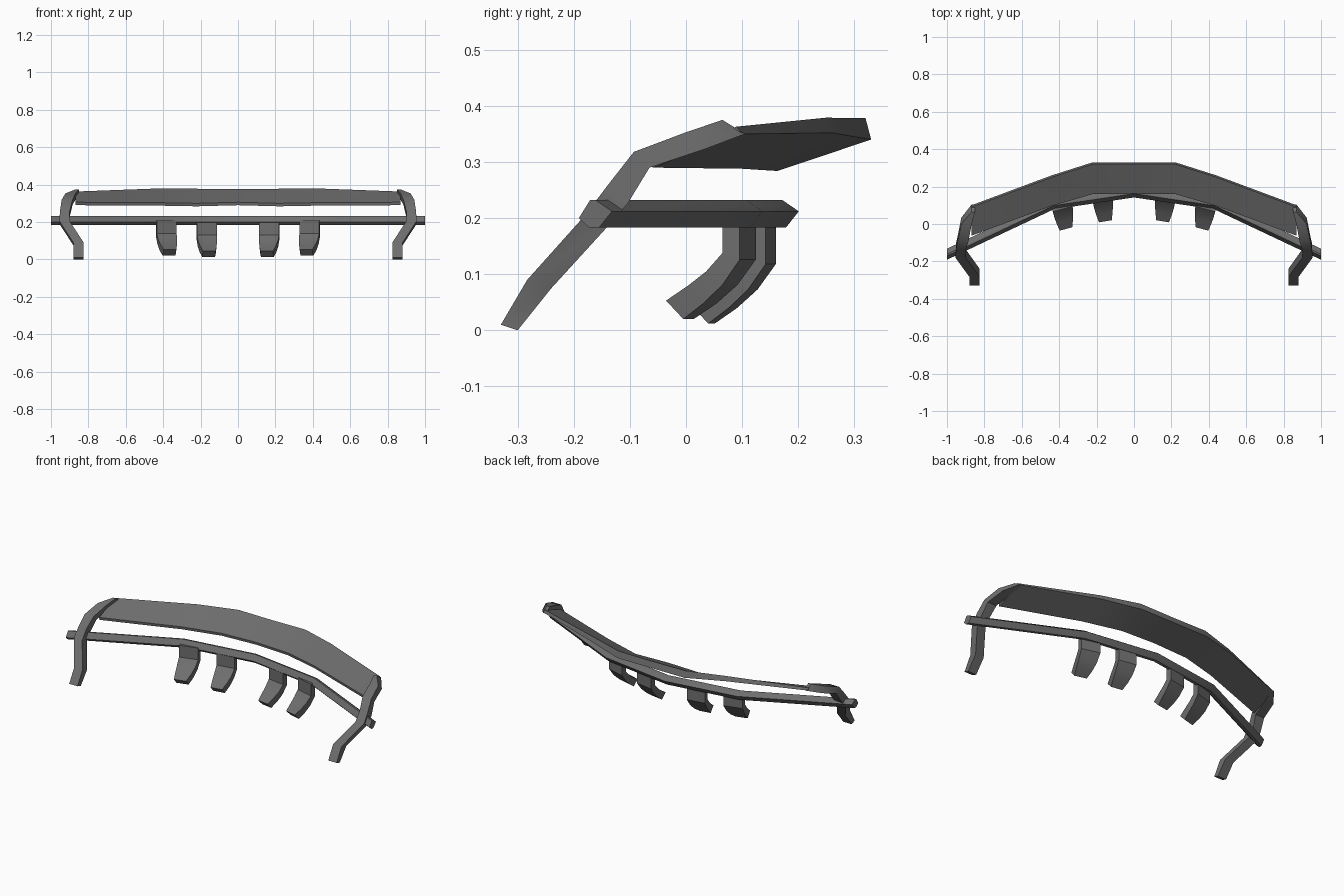
import bpy, bmesh, math

if "Cube" in bpy.data.objects:
    bpy.data.objects.remove(bpy.data.objects["Cube"])

dark = bpy.data.materials.new("dark_grey")
dark.diffuse_color = (0.155, 0.155, 0.155, 1)
dark.use_nodes = True
dark.node_tree.nodes["Principled BSDF"].inputs["Base Color"].default_value = dark.diffuse_color


def loft(name, sections):
    """Skin a row of equal-sized closed sections and cap both ends."""
    bm = bmesh.new()
    rings = [[bm.verts.new(p) for p in s] for s in sections]
    n = len(rings[0])
    for a, b in zip(rings, rings[1:]):
        for i in range(n):
            j = (i + 1) % n
            bm.faces.new((a[i], a[j], b[j], b[i]))
    bm.faces.new(rings[0])
    bm.faces.new(rings[-1][::-1])
    bmesh.ops.recalc_face_normals(bm, faces=bm.faces)
    for f in bm.faces:
        f.smooth = True
    me = bpy.data.meshes.new(name)
    bm.to_mesh(me)
    bm.free()
    me.set_sharp_from_angle(angle=math.radians(35))
    me.materials.append(dark)
    ob = bpy.data.objects.new(name, me)
    bpy.context.collection.objects.link(ob)
    return ob


def both_sides(half):
    """Mirror a list of half stations (x first) into a full span."""
    return [(-h[0], *h[1:]) for h in reversed(half) if h[0] > 0] + half


def mirror_x(ob):
    ob.modifiers.new("mirror", 'MIRROR').use_axis[0] = True


# Swept main blade: x, front y, back y, front z, back bottom z, back top z
blade = both_sides([
    (0.00, 0.165, 0.33, 0.290, 0.340, 0.376),
    (0.22, 0.163, 0.33, 0.284, 0.340, 0.378),
    (0.44, 0.100, 0.26, 0.288, 0.352, 0.379),
    (0.870, -0.060, 0.10, 0.290, 0.350, 0.363)])
loft("wing_blade", [
    [(x, yf, zf), (x, yb, zb), (x, yb - 0.010, zt), (x, yf - 0.003, zf + 0.016)]
    for x, yf, yb, zf, zb, zt in blade])

# Swept lower crossbar with a six-sided section
bar = both_sides([(0.0, 0.17), (0.43, 0.106), (1.0, -0.163)])
bar_section = [(-0.028, 0.20), (-0.008, 0.232), (0.002, 0.232),
               (0.031, 0.212), (0.008, 0.183), (-0.010, 0.183)]
loft("lower_crossbar", [[(x, y + dy, z) for dy, z in bar_section] for x, y in bar])

# Bent end struts: outer x, inner x, front (y, z), back (y, z)
strut = [
    (0.880, 0.825, -0.330, 0.010, -0.300, 0.000),
    (0.880, 0.825, -0.283, 0.090, -0.240, 0.075),
    (0.955, 0.900, -0.180, 0.205, -0.135, 0.190),
    (0.952, 0.900, -0.140, 0.258, -0.104, 0.226),
    (0.943, 0.885, -0.093, 0.318, -0.065, 0.290),
    (0.923, 0.868, 0.000, 0.353, 0.034, 0.323),
    (0.868, 0.850, 0.065, 0.375, 0.105, 0.350)]
mirror_x(loft("end_strut", [
    [(xo, yf, zf), (xo, yb, zb), (xi, yb, zb), (xi, yf, zf)]
    for xo, xi, yf, zf, yb, zb in strut]))

# Tapering hooks under the crossbar: half width, back (forward, z), front (forward, z)
hook = [(0.053, 0.000, 0.200, 0.032, 0.200),
        (0.053, 0.000, 0.118, 0.032, 0.130),
        (0.050, 0.033, 0.073, 0.063, 0.097),
        (0.044, 0.070, 0.040, 0.098, 0.072),
        (0.034, 0.110, 0.012, 0.142, 0.045)]
for name, cx, cy, turn, lean, drop in (("inner_hook", 0.170, 0.151, 0.17, 0.12, 0.0),
                                       ("outer_hook", 0.386, 0.110, 0.27, 0.16, 0.008)):
    def place(f, w, z):
        return (cx + w - f * lean, cy - w * turn - f * 0.96, z + drop)

    mirror_x(loft(name, [
        [place(bf, -w, bz), place(bf, w, bz), place(ff, w, fz), place(ff, -w, fz)]
        for w, bf, bz, ff, fz in hook]))
